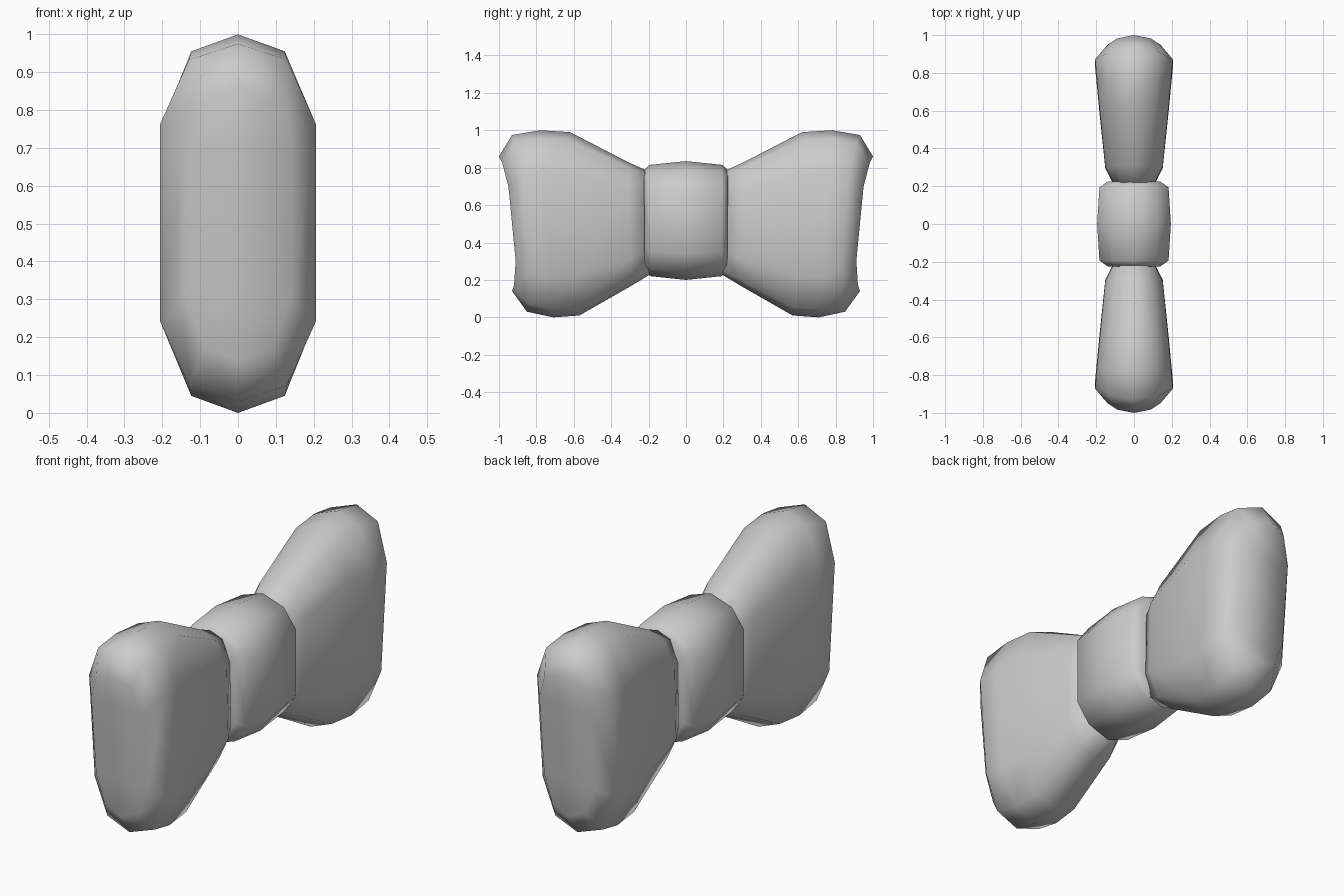
import bpy, bmesh

if "Cube" in bpy.data.objects:
    bpy.data.objects.remove(bpy.data.objects["Cube"])


def loft(name, rings, shoulder, corner):
    """Loft rounded eight-sided sections along y.
    Ring: (top y, top z, bottom y, bottom z, half width, side setback)."""
    bm = bmesh.new()
    # section as (width fraction, height fraction)
    section = [(0, 1), (.63, 1 - shoulder), (1, 1 - corner), (1, corner), (.63, shoulder),
               (0, 0), (-.63, shoulder), (-1, corner), (-1, 1 - corner), (-.63, 1 - shoulder)]
    loops = []
    for yt, zt, yb, zb, w, back in rings:
        loops.append([bm.verts.new((w * u, yb + (yt - yb) * v - back * u * u, zb + (zt - zb) * v))
                      for u, v in section])
    n = len(section)
    for a, b in zip(loops, loops[1:]):
        for i in range(n):
            j = (i + 1) % n
            bm.faces.new((a[i], a[j], b[j], b[i]))
    # end caps as quad strips about the centre line
    for r in (loops[0], loops[-1]):
        for i in range(5):
            quad = [r[i], r[i + 1], r[(9 - i) % n], r[(10 - i) % n]]
            bm.faces.new(list(dict.fromkeys(quad))) if i in (0, 4) else None
        for i in (1, 2, 3):
            bm.faces.new((r[i], r[i + 1], r[9 - i], r[10 - i]))
    bmesh.ops.recalc_face_normals(bm, faces=bm.faces)
    me = bpy.data.meshes.new(name)
    bm.to_mesh(me)
    bm.free()
    for p in me.polygons:
        p.use_smooth = True
    ob = bpy.data.objects.new(name, me)
    bpy.context.collection.objects.link(ob)
    return ob


# Flared bow loops, mirrored across the knot
wing = loft("bow_loops", [
    (.20, .78, .19, .23, .10, 0),
    (.31, .83, .29, .17, .152, 0),
    (.62, .99, .57, .01, .182, 0),
    (.78, 1.0, .71, 0, .196, 0),
    (.93, .975, .85, .03, .206, .04),
    (1.0, .86, .93, .14, .14, .035),
], .045, .225)
mirror = wing.modifiers.new("Mirror", 'MIRROR')
mirror.use_axis = (False, True, False)
mirror.use_mirror_merge = False

# Central knot
loft("bow_knot", [
    (-.225, .785, -.22, .25, .14, 0),
    (-.195, .815, -.19, .22, .183, 0),
    (0, .835, 0, .20, .195, 0),
    (.195, .815, .19, .22, .183, 0),
    (.225, .785, .22, .25, .14, 0),
], .065, .22)
